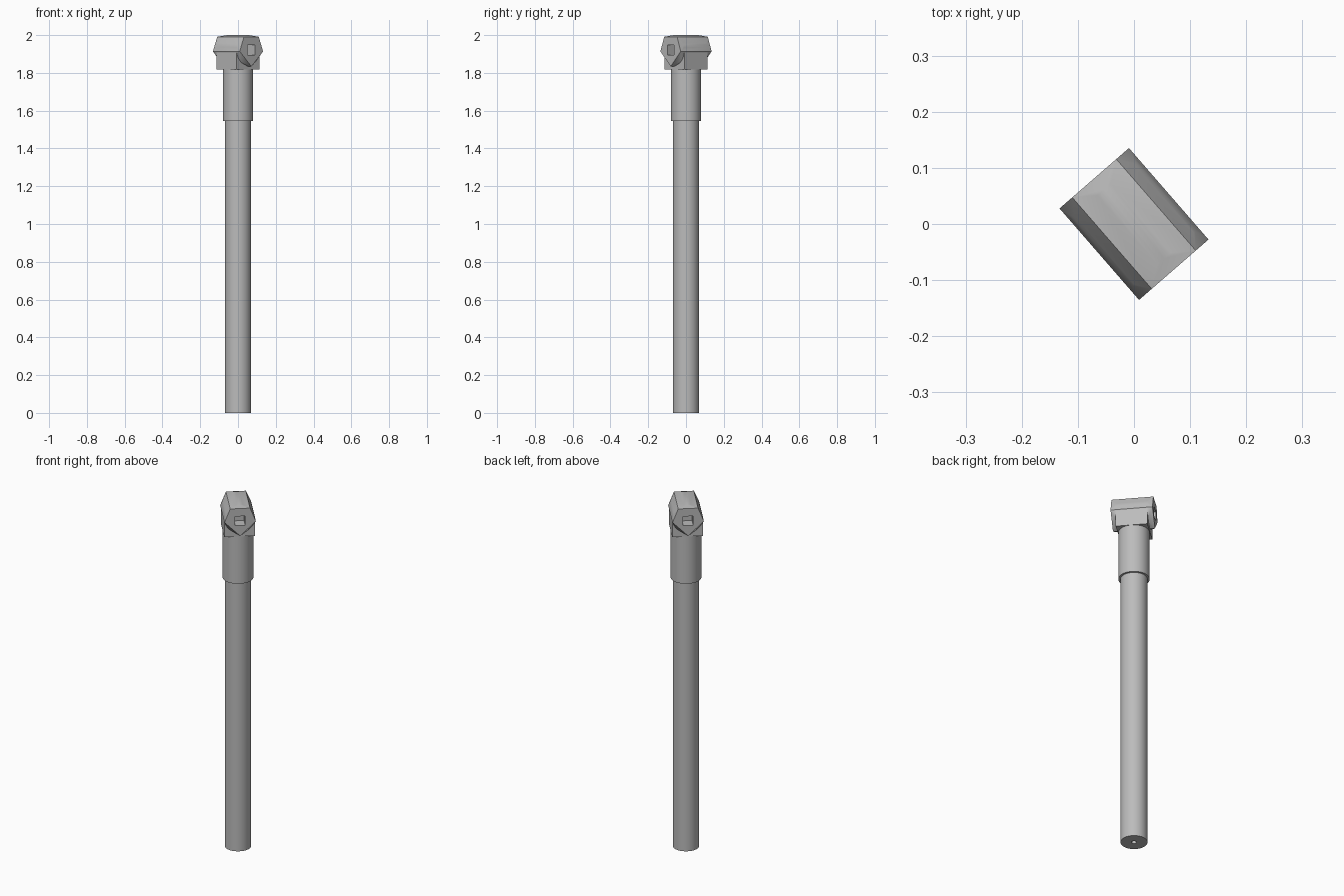
import bpy, bmesh, math
from mathutils import Matrix

cube = bpy.data.objects.get("Cube")
if cube:
    bpy.data.objects.remove(cube, do_unlink=True)

grey = bpy.data.materials.new("plain grey")
grey.use_nodes = True
grey.diffuse_color = (0.5, 0.5, 0.5, 1)
grey.node_tree.nodes["Principled BSDF"].inputs["Base Color"].default_value = (0.5, 0.5, 0.5, 1)

HEAD_Z = 1.92                     # height of the head's horizontal axis
TURN = math.radians(-49)          # direction of that axis
HALF = 0.0815                     # half width of the head block
TIP = 0.108                       # distance from centre to each end face
SEGMENTS = 64


def finish(name, bm, turned=False):
    bmesh.ops.recalc_face_normals(bm, faces=bm.faces)
    mesh = bpy.data.meshes.new(name)
    bm.to_mesh(mesh)
    bm.free()
    mesh.materials.append(grey)
    obj = bpy.data.objects.new(name, mesh)
    bpy.context.collection.objects.link(obj)
    if turned:
        obj.rotation_euler.z = TURN
    return obj


def tube(name, radius, low, high):
    bm = bmesh.new()
    bmesh.ops.create_cone(bm, cap_ends=True, segments=SEGMENTS, radius1=radius, radius2=radius,
                          depth=high - low, matrix=Matrix.Translation((0, 0, (low + high) / 2)))
    return finish(name, bm)


def block(name, centre, size):
    bm = bmesh.new()
    bmesh.ops.create_cube(bm, size=1, matrix=Matrix.Translation(centre) @ Matrix.Diagonal((*size, 1)))
    return finish(name, bm, True)


def combine(target, other, operation):
    mod = target.modifiers.new(operation.title(), 'BOOLEAN')
    mod.operation = operation
    mod.solver = 'EXACT'
    mod.object = other
    bpy.context.view_layer.objects.active = target
    bpy.ops.object.modifier_apply(modifier=mod.name)
    bpy.data.objects.remove(other, do_unlink=True)


def smooth(obj, degrees):
    bpy.ops.object.select_all(action='DESELECT')
    obj.select_set(True)
    bpy.context.view_layer.objects.active = obj
    bpy.ops.object.shade_smooth_by_angle(angle=math.radians(degrees))


# Pole with a small centre hole in its foot
pole = tube("pole", 0.069, 0, 1.6)
combine(pole, tube("foot_hole", 0.013, -0.05, 0.06), 'DIFFERENCE')
smooth(pole, 30)

# Collar under the head
collar = tube("collar", 0.08, 1.545, 1.83)
smooth(collar, 30)

# Head: round barrel flaring into a pentagon at each end
bm = bmesh.new()
pentagon = [(0, -0.086), (0.082, -0.006), (0.052, 0.071), (-0.052, 0.071), (-0.082, -0.006)]
for side in (-1, 1):
    for y, z in pentagon:
        bm.verts.new((side * TIP, y, HEAD_Z + z))
    for i in range(SEGMENTS):
        a = math.tau * i / SEGMENTS
        bm.verts.new((side * HALF, 0.08 * math.cos(a), HEAD_Z + 0.08 * math.sin(a)))
hull = bmesh.ops.convex_hull(bm, input=bm.verts)
bmesh.ops.delete(bm, geom=[v for v in hull["geom_interior"] if isinstance(v, bmesh.types.BMVert)],
                 context='VERTS')
bmesh.ops.dissolve_limit(bm, angle_limit=0.01, verts=bm.verts, edges=bm.edges)
head = finish("head", bm, True)

# Square block below the barrel
base = block("head_base", (0, 0, 1.868), (2 * HALF, 2 * HALF - 0.002, 0.1))
combine(head, base, 'UNION')

# Square socket in each end face
for side in (-1, 1):
    socket = block("socket", (side * TIP, 0, HEAD_Z), (0.12, 0.053, 0.053))
    combine(head, socket, 'DIFFERENCE')
smooth(head, 15)
